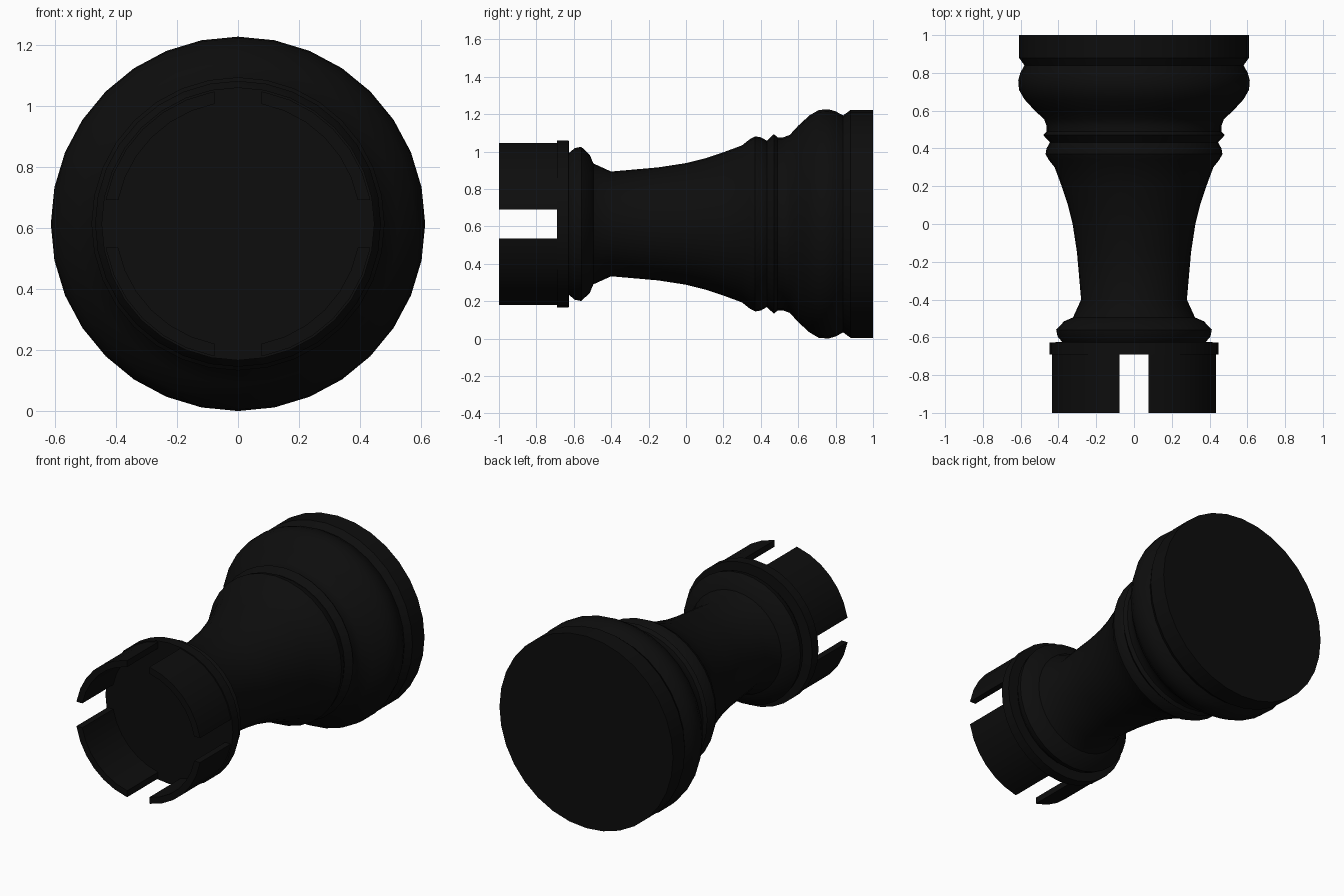
import bpy, bmesh
from math import sin, cos, pi, asin

if "Cube" in bpy.data.objects:
    bpy.data.objects.remove(bpy.data.objects["Cube"])

SIDES = 32
AXIS_Z = 0.613

black = bpy.data.materials.new("black")
black.diffuse_color = (0.004, 0.004, 0.004, 1)
black.use_nodes = True
black.node_tree.nodes["Principled BSDF"].inputs["Base Color"].default_value = black.diffuse_color


def point(r, a, y):
    return (r * cos(a), y, AXIS_Z + r * sin(a))


def finish(bm, name):
    bmesh.ops.recalc_face_normals(bm, faces=bm.faces)
    mesh = bpy.data.meshes.new(name)
    bm.to_mesh(mesh)
    bm.free()
    mesh.materials.append(black)
    obj = bpy.data.objects.new(name, mesh)
    bpy.context.collection.objects.link(obj)
    bpy.ops.object.select_all(action='DESELECT')
    obj.select_set(True)
    bpy.context.view_layer.objects.active = obj
    bpy.ops.object.shade_smooth_by_angle(angle=pi / 6)
    return obj


def lathe(name, profile):
    bm = bmesh.new()
    rings = [[bm.verts.new(point(r, 2 * pi * i / SIDES, y)) for i in range(SIDES)]
             for y, r in profile]
    for a, b in zip(rings, rings[1:]):
        for i in range(SIDES):
            j = (i + 1) % SIDES
            bm.faces.new((a[i], a[j], b[j], b[i]))
    bm.faces.new(rings[0])
    bm.faces.new(rings[-1])
    return finish(bm, name)


# Turned body: foot, beads, tapering stem, collar and crown floor (y, radius)
lathe("turned_body", [
    (1.0, 0.609), (0.88, 0.609), (0.84, 0.58), (0.80, 0.602), (0.76, 0.613),
    (0.71, 0.609), (0.66, 0.58), (0.60, 0.525), (0.555, 0.476), (0.52, 0.463),
    (0.49, 0.463), (0.47, 0.48), (0.432, 0.445), (0.40, 0.463), (0.37, 0.468),
    (0.34, 0.452), (0.30, 0.42), (0.20, 0.383), (0.10, 0.35), (0.0, 0.325),
    (-0.15, 0.302), (-0.40, 0.28), (-0.495, 0.323), (-0.515, 0.37),
    (-0.56, 0.412), (-0.595, 0.405), (-0.625, 0.38), (-0.627, 0.447),
    (-0.69, 0.447)])


# Battlements: four curved wall pieces separated by parallel-sided slots
def battlement(index, outer=0.44, inner=0.40, half_slot=0.0775, y0=-0.69, y1=-1.0):
    bm = bmesh.new()
    start = index * pi / 2
    sections = []
    for k in range(9):
        corners = []
        for r, y in ((outer, y0), (outer, y1), (inner, y1), (inner, y0)):
            gap = asin(half_slot / r)
            a = gap if k == 0 else pi / 2 - gap if k == 8 else k * pi / 16
            if k in (1, 7):
                a = k * pi / 16
            corners.append(bm.verts.new(point(r, start + a, y)))
        sections.append(corners)
    # the outermost segments beside the slots are slivers, so keep k = 1..7 on the ring
    for a, b in zip(sections, sections[1:]):
        for i in range(4):
            j = (i + 1) % 4
            bm.faces.new((a[i], a[j], b[j], b[i]))
    bm.faces.new(sections[0])
    bm.faces.new(sections[-1])
    return finish(bm, "battlement_%d" % (index + 1))


for n in range(4):
    battlement(n)
